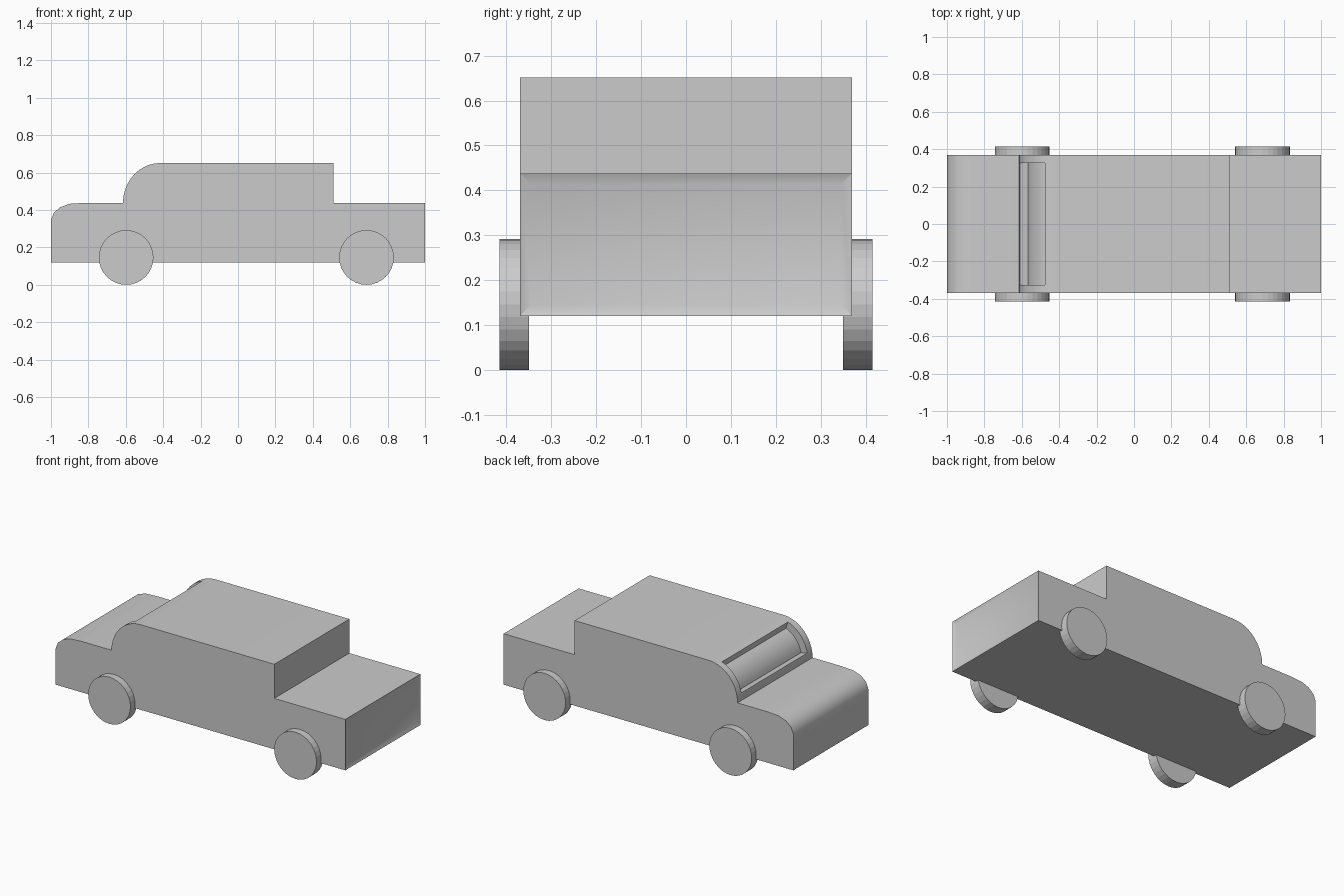
import bpy, bmesh, math

if "Cube" in bpy.data.objects:
    bpy.data.objects.remove(bpy.data.objects["Cube"])

HALF_W = 0.37


def arc(cx, cz, rx, rz, a0, a1, n):
    """Points of an elliptical arc in the xz plane, angles in degrees."""
    return [(cx + rx * math.cos(math.radians(a0 + (a1 - a0) * i / n)),
             cz + rz * math.sin(math.radians(a0 + (a1 - a0) * i / n))) for i in range(n + 1)]


def prism(name, profile, half, inset_rear=False):
    """Extrude an xz profile symmetrically along y."""
    bm = bmesh.new()
    face = bm.faces.new([bm.verts.new((x, -half, z)) for x, z in profile])
    ext = bmesh.ops.extrude_face_region(bm, geom=[face])
    moved = [g for g in ext["geom"] if isinstance(g, bmesh.types.BMVert)]
    bmesh.ops.translate(bm, verts=moved, vec=(0, 2 * half, 0))
    bmesh.ops.recalc_face_normals(bm, faces=bm.faces)
    if inset_rear:
        rear = max(bm.faces, key=lambda f: f.calc_center_median().x)
        bmesh.ops.inset_region(bm, faces=[rear], thickness=0.035, depth=-0.01)
    mesh = bpy.data.meshes.new(name)
    bm.to_mesh(mesh)
    bm.free()
    obj = bpy.data.objects.new(name, mesh)
    bpy.context.collection.objects.link(obj)
    return obj


def smooth(obj, angle):
    bpy.ops.object.select_all(action='DESELECT')
    obj.select_set(True)
    bpy.context.view_layer.objects.active = obj
    bpy.ops.object.shade_smooth_by_angle(angle=math.radians(angle))


# Body: side silhouette with rounded nose, curved windscreen, cabin and boot
profile = [(-1, 0.12), (-1, 0.345), (-0.985, 0.385), (-0.95, 0.415), (-0.9, 0.433), (-0.82, 0.438)]
profile += arc(-0.415, 0.438, 0.2, 0.213, 180, 90, 10)
profile += [(0.51, 0.651), (0.51, 0.438), (1, 0.438), (1, 0.12)]
body = prism("car_body", profile, HALF_W, inset_rear=True)

# Windscreen recess following the curve of the cabin front
outer = arc(-0.415, 0.438, 0.26, 0.275, 168, 108, 8)
inner = arc(-0.415, 0.438, 0.155, 0.168, 108, 168, 8)
cutter = prism("windscreen_cutter", outer + inner, 0.325)
cutter.hide_render = True
cut = body.modifiers.new("windscreen", 'BOOLEAN')
cut.operation = 'DIFFERENCE'
cut.solver = 'EXACT'
cut.object = cutter
bpy.context.view_layer.objects.active = body
bpy.ops.object.modifier_apply(modifier=cut.name)
bpy.data.objects.remove(cutter)
smooth(body, 30)

# Wheels
for end, x in (("front", -0.598), ("rear", 0.687)):
    for side, s in (("right", -1), ("left", 1)):
        bpy.ops.mesh.primitive_cylinder_add(vertices=32, radius=0.146, depth=0.065,
                                            location=(x, s * 0.3825, 0.146),
                                            rotation=(math.pi / 2, 0, 0))
        bpy.context.object.name = f"{end}_{side}_wheel"
